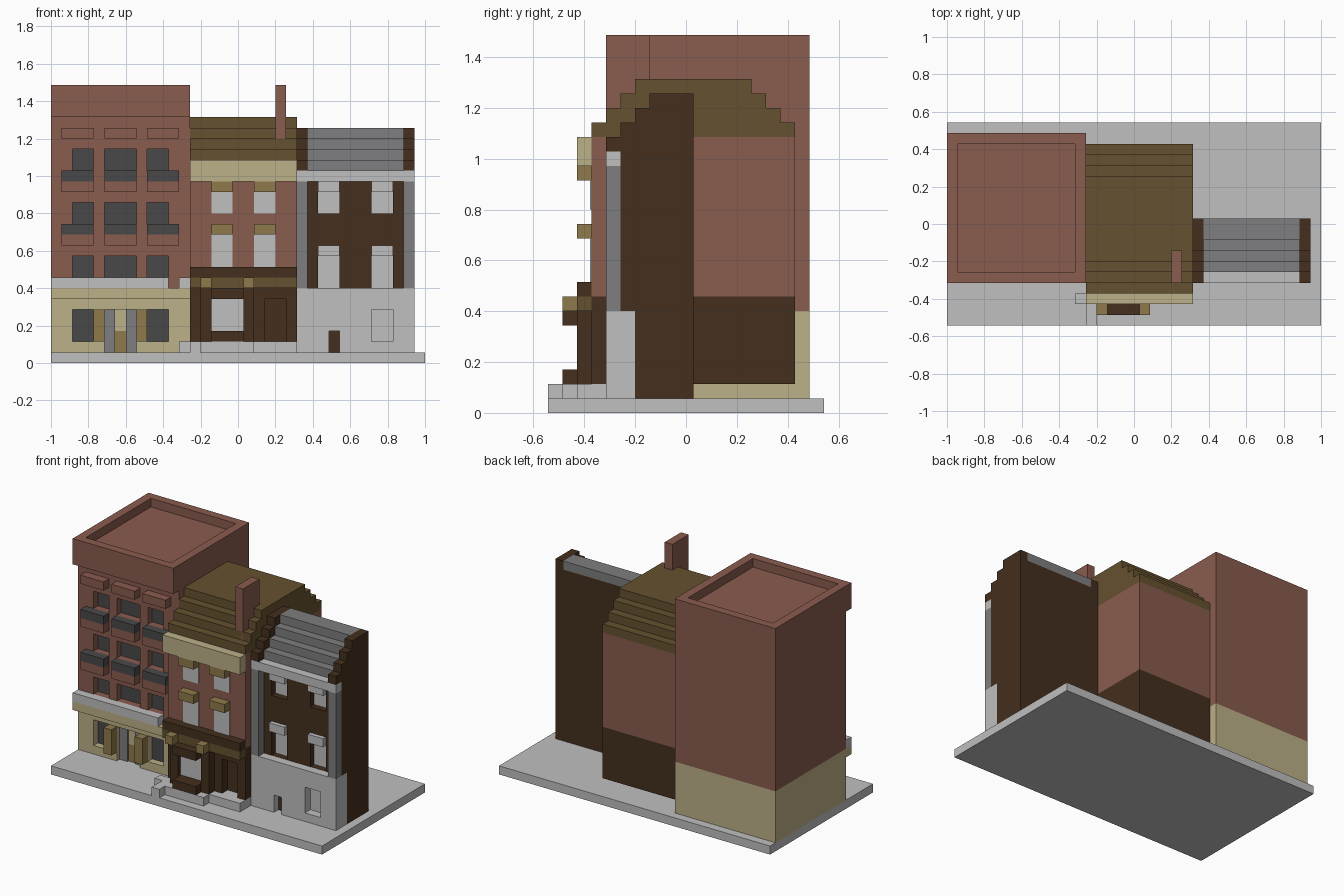
import bpy
import bmesh

cube = bpy.data.objects.get("Cube")
if cube:
    bpy.data.objects.remove(cube, do_unlink=True)

U = 2 / 35                 # building module
OX, OY = -1.0, -9.5 * U    # corner of the module grid


def material(name, *rgb):
    m = bpy.data.materials.new(name)
    m.use_nodes = True
    color = [(c / 255) ** 2.2 for c in rgb] + [1]
    m.diffuse_color = color
    m.node_tree.nodes["Principled BSDF"].inputs["Base Color"].default_value = color
    return m


STONE = material("light stone", 190, 190, 190)
SLATE = material("mid grey", 126, 125, 127)
GLASS = material("dark glass", 74, 74, 74)
BRICK = material("red brick", 136, 92, 79)
OLIVE = material("olive brown", 101, 82, 51)
DARK = material("dark timber", 70, 51, 35)
BEIGE = material("beige plaster", 187, 175, 135)
TAN = material("tan trim", 142, 121, 76)


def boxes(name, mat, spans):
    """One object from boxes, each given as x, y, z ranges in modules."""
    bm = bmesh.new()
    for xs, ys, zs in spans:
        verts = bmesh.ops.create_cube(bm, size=1)["verts"]
        for v in verts:
            v.co = (OX + U * xs[v.co.x > 0],
                    OY + U * ys[v.co.y > 0],
                    U * zs[v.co.z > 0])
    mesh = bpy.data.meshes.new(name)
    bm.to_mesh(mesh)
    bm.free()
    ob = bpy.data.objects.new(name, mesh)
    bpy.context.collection.objects.link(ob)
    mesh.materials.append(mat)
    return ob


def box(name, mat, xs, ys, zs):
    return boxes(name, mat, [(xs, ys, zs)])


def carve(ob, spans):
    """Cut box-shaped openings into a part."""
    cutter = boxes("cutter", ob.data.materials[0], spans)
    cutter.hide_render = True
    mod = ob.modifiers.new("openings", "BOOLEAN")
    mod.operation = "DIFFERENCE"
    mod.solver = "EXACT"
    mod.object = cutter
    bpy.context.view_layer.objects.active = ob
    bpy.ops.object.modifier_apply(modifier=mod.name)
    bpy.data.objects.remove(cutter, do_unlink=True)


def grid(columns, ys, rows):
    return [(c, ys, r) for c in columns for r in rows]


box("ground_slab", STONE, (0, 35), (0, 19), (0, 1))

# Left house: walls, recessed windows and parapet roof
L = (0, 13)
panes = [(2, 4), (5, 8), (9, 11)]
bays = [(1, 4), (5, 8), (9, 12)]
floors = [(8, 10), (13, 15), (18, 20)]
wall = box("left_wall", BRICK, L, (5, 18), (7, 23))
carve(wall, grid(panes, (4.5, 6), floors))
boxes("left_windows", GLASS, grid(panes, (5.8, 6), floors))
roof = box("left_parapet", BRICK, L, (4, 18), (23, 26))
carve(roof, [((1, 12), (5, 17), (25, 27))])
boxes("left_window_ledges", BRICK, grid(bays, (4, 5), [(11, 12), (16, 17), (21, 22)]))
boxes("left_flower_boxes", GLASS, grid(bays, (4, 5), [(12, 13), (17, 18)]))

# Left house: shop floor
shop_panes = [panes[0], panes[2]]
shop = box("left_shop_wall", BEIGE, L, (5, 18), (1, 7))
carve(shop, grid(shop_panes, (4.5, 6), [(2, 5)]) + [((5, 8), (4.5, 6), (0.5, 5))])
boxes("shop_windows", GLASS, grid(shop_panes, (5.8, 6), [(2, 5)]))
boxes("shop_door_panels", SLATE, grid([(5, 6), (7, 8)], (5.5, 6), [(1, 5)]))
box("shop_door", TAN, (6, 7), (5.7, 6), (1, 3))
box("shop_door_top", BEIGE, (6, 7), (5.7, 6), (3, 5))
boxes("shop_pillars", TAN, grid([(4, 5), (8, 9)], (4, 5), [(2, 5)]))
box("shop_ledge", BEIGE, L, (4, 5), (6, 7))
boxes("shop_balustrade", STONE, grid([(0, 11), (12, 13)], (4, 5), [(7, 8)]))

# Middle house: body, cornice and stepped roof
M = (13, 23)
ground = box("middle_ground_floor", DARK, M, (3, 17), (2, 8))
carve(ground, [((20, 22), (2.5, 4), (1.5, 6)), ((15, 18), (2.5, 3.5), (3, 6))])
box("middle_upper_wall", BRICK, M, (3, 17), (8, 19))
box("middle_cornice", BEIGE, M, (2, 3), (17, 19))
box("middle_ledge", DARK, M, (2, 3), (8, 9))
box("middle_fascia", OLIVE, M, (2, 3), (7, 8))
for i in range(4):
    box(f"middle_roof_step_{i}", OLIVE, M, (3 + i, 17 - i), (19 + i, 20 + i))
box("chimney", BRICK, (21, 22), (4, 7), (20, 26))
cols = [(15, 17), (19, 21)]
boxes("middle_windows", STONE, grid(cols, (2.9, 3), [(9, 12), (14, 16)]))
boxes("middle_lintels", TAN, grid(cols, (2, 3), [(12, 13), (16, 17)]))

# Middle house: bay window, brackets, plinth and steps
bay = box("bay_frame", DARK, (14, 19), (2, 3), (2, 7))
carve(bay, [((15, 18), (1.5, 3.5), (3, 6))])
box("bay_window", STONE, (15, 18), (2.5, 3), (3, 6))
boxes("bay_sill_and_awning", DARK, grid([(15, 18)], (1, 2), [(2, 3), (6, 7)]))
boxes("bay_brackets", TAN, grid([(14, 15), (18, 19)], (1, 2), [(7, 8)]))
for name, xs, ys in [("bay_plinth", (14, 19), (1, 9)), ("porch_plinth", (19, 23), (2, 9)),
                     ("front_step", (13, 14), (0, 9)), ("side_step", (12, 13), (2, 3))]:
    box(name, STONE, xs, ys, (1, 2))

# Right house: stone base and dark walls
R = (23, 34)
ends = [(23, 24), (33, 34)]
base = box("right_base", STONE, R, (4, 6), (1, 7))
carve(base, [((30, 32), (3.5, 5), (2, 5)), ((26, 27), (3.5, 5), (0.5, 3))])
box("right_door", DARK, (26, 27), (4.8, 5), (1, 3))
box("right_lower_wall", DARK, R, (6, 10), (1, 7))
cols = [(25, 27), (30, 32)]
lights = [(7.02, 10), (14, 16)]
upper = box("right_upper_wall", DARK, R, (5, 10), (7, 18))
carve(upper, grid(cols, (4.5, 6), lights))
boxes("right_windows", STONE, grid(cols, (5.7, 6), lights))
boxes("right_lintels", STONE, grid(cols, (4.5, 5), [(10, 11), (16, 17)]))
boxes("right_pilasters", SLATE, grid(ends, (4, 5), [(7, 17)]))
box("right_cornice", STONE, R, (4, 5), (17, 18))

# Right house: stepped gables and roof
for i in range(4):
    level = (18 + i, 19 + i)
    boxes(f"right_gable_step_{i}", DARK, grid(ends, (4 + i, 10), [level]))
    box(f"right_roof_step_{i}", SLATE, (24, 33), (5 + i, 10 if i == 3 else 9), level)
box("right_back_parapet", DARK, (24, 33), (9, 10), (18, 21))
